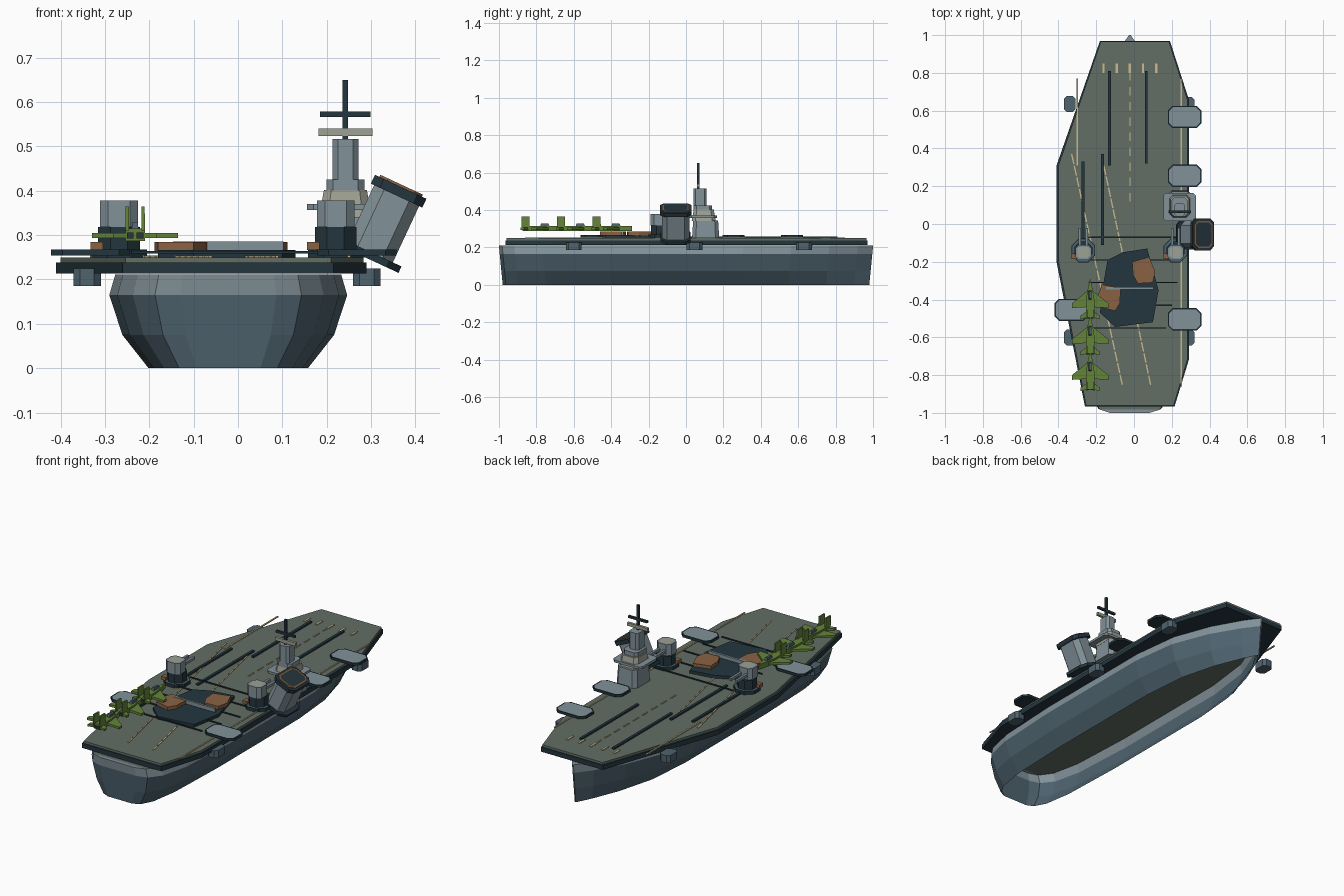
import bpy, bmesh, math
from mathutils import Matrix, Vector

cube = bpy.data.objects.get("Cube")
if cube:
    bpy.data.objects.remove(cube, do_unlink=True)


def material(name, rgb):
    linear = [((c / 255 + 0.055) / 1.055) ** 2.4 for c in rgb] + [1]
    mat = bpy.data.materials.new(name)
    mat.use_nodes = True
    mat.diffuse_color = linear
    mat.node_tree.nodes["Principled BSDF"].inputs["Base Color"].default_value = linear
    return mat


HULL = material("hull blue grey", (78, 99, 111))
DARK = material("dark navy", (36, 54, 62))
DECK = material("deck olive grey", (98, 111, 102))
STEEL = material("light steel", (129, 145, 153))
TAN = material("tan marking", (205, 186, 142))
RUST = material("rust brown", (138, 97, 68))
GREEN = material("aircraft green", (100, 132, 58))
STONE = material("pale stone", (158, 161, 146))


def finish(name, bm, mats, rule=lambda f: 0):
    """Turn a bmesh into an object; the rule picks a material index per face."""
    bmesh.ops.recalc_face_normals(bm, faces=bm.faces)
    bm.normal_update()
    for f in bm.faces:
        f.material_index = int(rule(f))
    mesh = bpy.data.meshes.new(name)
    bm.to_mesh(mesh)
    bm.free()
    for m in mats:
        mesh.materials.append(m)
    obj = bpy.data.objects.new(name, mesh)
    bpy.context.collection.objects.link(obj)
    return obj


def prism(name, outline, z0, z1, mat, top=None, inset=0.006, taper=1):
    """Extrude an outline upward, with an optional inset panel on the top."""
    bm = bmesh.new()
    n = len(outline)
    mid = sum((Vector(p) for p in outline), Vector((0, 0))) / n
    low = [bm.verts.new((x, y, z0)) for x, y in outline]
    high = [bm.verts.new((*(mid + (Vector(p) - mid) * taper), z1)) for p in outline]
    bm.faces.new(low)
    cap = bm.faces.new(high)
    for i in range(n):
        j = (i + 1) % n
        bm.faces.new((low[i], low[j], high[j], high[i]))
    if top:
        bmesh.ops.recalc_face_normals(bm, faces=bm.faces)
        bmesh.ops.inset_region(bm, faces=[cap], thickness=inset)
        return finish(name, bm, (mat, top), lambda f: f == cap)
    return finish(name, bm, (mat,))


def chamfered(x, y, w, d, c):
    """Rectangle outline with cut corners."""
    a, b = w / 2, d / 2
    return [(x + px, y + py) for px, py in (
        (-a + c, -b), (a - c, -b), (a, -b + c), (a, b - c),
        (a - c, b), (c - a, b), (-a, b - c), (-a, c - b))]


def box(name, x, y, w, d, z0, z1, mat, taper=1):
    a, b = w / 2, d / 2
    return prism(name, [(x - a, y - b), (x + a, y - b), (x + a, y + b), (x - a, y + b)],
                 z0, z1, mat, taper=taper)


def strip(name, start, end, width, mat, z0=0.249, z1=0.254):
    """Thin flat bar between two points on the deck."""
    a, b = Vector(start), Vector(end)
    side = (b - a).normalized().orthogonal() * width / 2
    return prism(name, [a + side, b + side, b - side, a - side], z0, z1, mat)


# Hull shell lofted from stern to bow, open underneath and closed by a deck above
stations = [(-0.98, 0.108), (-0.963, 0.165), (-0.9, 0.215), (-0.75, 0.25), (-0.4, 0.268),
            (0.3, 0.268), (0.55, 0.235), (0.75, 0.155), (0.9, 0.065), (0.98, 0.004)]
section = [(0, 0.67), (0.075, 0.89), (0.165, 1), (0.211, 0.95)]
MID = -0.022
bm = bmesh.new()
rings = []
for y, half in stations:
    side = [(half * k, y * (1 + 0.1 * z), z) for z, k in section]
    pts = [(-x, yy, z) for x, yy, z in side] + side[::-1]
    rings.append([bm.verts.new((MID + x, yy, z)) for x, yy, z in pts])
for r, s in zip(rings, rings[1:]):
    for i in range(len(r) - 1):
        bm.faces.new((r[i], r[i + 1], s[i + 1], s[i]))
for r in (rings[0], rings[-1]):
    for i in range(3):
        bm.faces.new((r[i], r[i + 1], r[-2 - i], r[-1 - i]))


def hull_paint(f):
    """Olive inner deck, light upper strake, blue grey sides."""
    centre = f.calc_center_median()
    if abs(f.normal.z) > 0.99 and abs(centre.y) < 0.955:
        return 2
    return centre.z > 0.17


finish("hull", bm, (HULL, STEEL, DECK), hull_paint)

# Flight deck
edge = [(-0.18, 0.97), (0.19, 0.97), (0.29, 0.66), (0.29, -0.72), (0.215, -0.965),
        (-0.26, -0.965), (-0.41, -0.2), (-0.41, 0.31)]
prism("deck_slab", edge, 0.213, 0.238, DARK)
prism("flight_deck", [(x * 0.977, y * 0.995) for x, y in edge], 0.238, 0.25, DECK)

# Sponsons below the deck edge
for x, y in ((-0.34, 0.635), (-0.34, -0.6), (0.29, 0.63), (0.29, -0.6), (0.29, 0.045)):
    prism("sponson", chamfered(x, y, 0.062, 0.085, 0.015), 0.185, 0.225, HULL)

# Side lifts
for x, y in ((0.268, 0.567), (0.268, 0.255), (0.268, -0.505), (-0.332, -0.455)):
    prism("side_lift", chamfered(x, y, 0.178, 0.118, 0.025), 0.254, 0.267, DARK, STEEL, 0.008)

# Catapult tracks and arresting wires
for x, y0, y1 in ((-0.13, 0.31, 0.81), (0.065, 0.32, 0.81), (-0.27, -0.15, 0.33), (-0.167, -0.11, 0.37)):
    strip("catapult_track", (x, y0), (x, y1), 0.014, DARK, z1=0.259)
for i in range(5):
    y = -0.07 - 0.12 * i
    strip("arresting_wire", (-0.24, y), (0.29 - 0.03 * i, y), 0.006, DARK, 0.258, 0.264)

# Painted guide lines
strip("port_guide", (-0.3, 0.31), (-0.3, 0.77), 0.008, TAN)
strip("starboard_guide", (0.25, -0.86), (0.25, 0.77), 0.007, TAN)
for a, b in (((-0.33, 0.37), (-0.06, -0.86)), ((-0.16, 0.31), (0.09, -0.86))):
    a, b = Vector(a), Vector(b)
    for i in range(20):
        strip("landing_dash", a.lerp(b, i / 20), a.lerp(b, (i + 0.85) / 20), 0.007, TAN)
for i in range(9):
    y = 0.12 + 0.08 * i
    strip("centre_dash", (MID, y), (MID, y + 0.045), 0.006, TAN)
for i in range(5):
    x = MID + 0.07 * (i - 2)
    strip("bow_mark", (x, 0.8), (x, 0.85), 0.012, TAN)

# Damaged deck plating
prism("dark_patch", [(-0.14, -0.19), (-0.06, -0.15), (0.07, -0.13), (0.13, -0.35), (0.1, -0.52),
                     (-0.1, -0.545), (-0.18, -0.47), (-0.17, -0.36)], 0.25, 0.266, DARK)
prism("rust_plate", [(-0.17, -0.32), (-0.07, -0.34), (-0.075, -0.42), (-0.1, -0.46),
                     (-0.18, -0.44), (-0.188, -0.37)], 0.264, 0.284, RUST)
prism("rust_plate", [(-0.01, -0.2), (0.08, -0.175), (0.112, -0.25), (0.1, -0.31),
                     (0.02, -0.315), (-0.005, -0.27)], 0.264, 0.284, RUST)
box("patch_beam", MID, -0.34, 0.25, 0.012, 0.264, 0.286, STEEL)

# Gun turrets
for x in (-0.268, 0.22):
    y = -0.14
    prism("turret_base", chamfered(x, y, 0.125, 0.125, 0.036), 0.25, 0.268, DARK, HULL, 0.005)
    box("turret_locker", x - 0.05, y - 0.03, 0.028, 0.03, 0.266, 0.284, RUST)
    prism("turret_drum", chamfered(x, y, 0.094, 0.094, 0.028), 0.266, 0.318, DARK)
    prism("turret_house", chamfered(x, y - 0.01, 0.085, 0.08, 0.018), 0.318, 0.378, STEEL, STONE, 0.012)
    for s in (-1, 1):
        box("gun_barrel", x + s * 0.018, y + 0.07, 0.013, 0.1, 0.336, 0.35, STEEL)

# Island tower, stacked upward
TX, TY = 0.242, 0.095
prism("island_base", chamfered(TX, TY + 0.01, 0.125, 0.145, 0.02), 0.25, 0.345, STEEL, taper=0.92)
prism("island_gallery", chamfered(TX, TY - 0.005, 0.174, 0.15, 0.015), 0.357, 0.37, STEEL)
prism("island_bridge", chamfered(TX, TY, 0.118, 0.13, 0.02), 0.34, 0.402, STONE, taper=0.82)
prism("upper_bridge", chamfered(TX, TY - 0.005, 0.086, 0.1, 0.015), 0.4, 0.425, STEEL)
prism("tower_shaft", chamfered(TX, TY - 0.02, 0.058, 0.07, 0.012), 0.425, 0.516, STEEL)
box("radar_panel", TX, TY - 0.03, 0.122, 0.014, 0.523, 0.54, STONE)
box("mast", TX, TY - 0.03, 0.012, 0.012, 0.51, 0.65, DARK)
box("yard_arm", TX, TY - 0.03, 0.114, 0.012, 0.566, 0.578, DARK)

# Funnel leaning outboard
lean = Matrix.Translation((0.294, -0.055, 0.253)) @ Matrix.Rotation(math.radians(25), 4, "Y")
for part in (prism("funnel_foot", chamfered(0, 0, 0.155, 0.16, 0.03), -0.006, 0.01, DARK),
             prism("funnel_body", chamfered(0, 0, 0.112, 0.145, 0.025), 0, 0.16, STEEL),
             prism("funnel_cap", chamfered(0, 0, 0.128, 0.168, 0.022), 0.15, 0.172, DARK),
             prism("funnel_rim", chamfered(0, 0, 0.106, 0.144, 0.02), 0.17, 0.177, RUST, DARK, 0.009)):
    part.matrix_world = lean

# Parked aircraft, nose toward the bow
for i in range(3):
    x, y = -0.232, -0.4 - 0.19 * i
    fuselage = [(0, 0.11), (0.012, 0.06), (0.022, 0), (0.022, -0.095)]
    prism("aircraft_body", [(x + a, y + b) for a, b in fuselage]
          + [(x - a, y + b) for a, b in fuselage[:0:-1]], 0.287, 0.315, GREEN)
    box("aircraft_canopy", x, y + 0.025, 0.016, 0.05, 0.313, 0.329, HULL, 0.75)
    for s in (-1, 1):
        wing = [(0.015, 0.045), (0.097, -0.02), (0.097, -0.045), (0.015, -0.04)]
        tail = [(0.015, -0.06), (0.05, -0.085), (0.05, -0.105), (0.015, -0.095)]
        for name, shape in (("aircraft_wing", wing), ("aircraft_tail", tail)):
            prism(name, [(x + s * a, y + b) for a, b in shape], 0.293, 0.305, GREEN)
        box("aircraft_fin", x + s * 0.018, y - 0.078, 0.008, 0.045, 0.31, 0.364, GREEN, 0.95)
        box("engine_nozzle", x + s * 0.011, y - 0.096, 0.015, 0.008, 0.292, 0.306, DARK)
